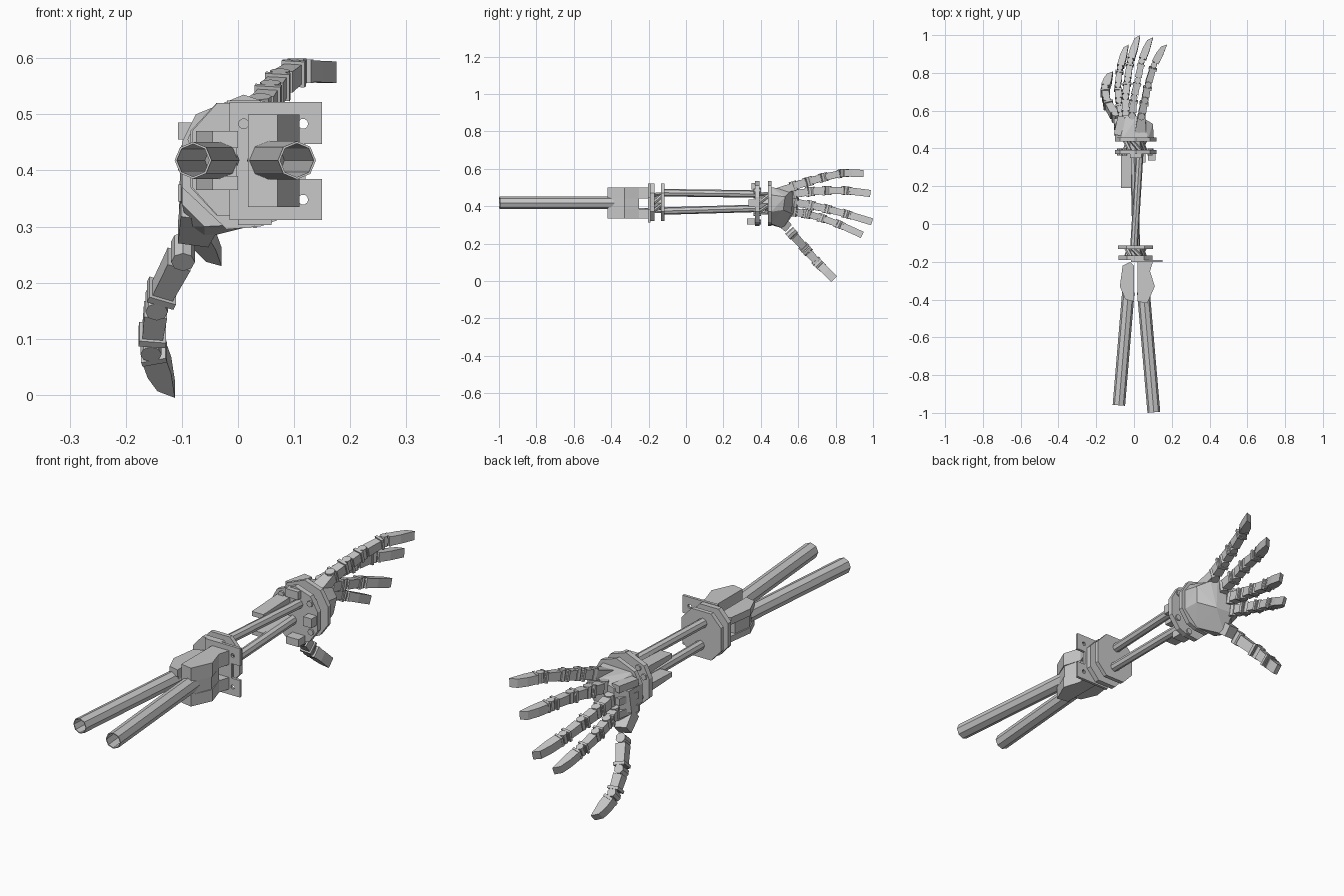
import bpy, bmesh, math
from mathutils import Vector, Matrix

if "Cube" in bpy.data.objects:
    bpy.data.objects.remove(bpy.data.objects["Cube"])

grey = bpy.data.materials.new("light grey metal")
grey.diffuse_color = (0.58, 0.58, 0.58, 1)
grey.use_nodes = True
grey.node_tree.nodes["Principled BSDF"].inputs["Base Color"].default_value = grey.diffuse_color
X = Vector((1, 0, 0))


def finish(name, bm):
    bmesh.ops.recalc_face_normals(bm, faces=bm.faces)
    me = bpy.data.meshes.new(name)
    bm.to_mesh(me)
    bm.free()
    me.materials.append(grey)
    ob = bpy.data.objects.new(name, me)
    bpy.context.collection.objects.link(ob)
    return ob


def loft(name, rings, caps=True):
    """Skin a list of equal-length rings."""
    bm = bmesh.new()
    vs = [[bm.verts.new(p) for p in r] for r in rings]
    n = len(vs[0])
    for a, b in zip(vs, vs[1:]):
        for i in range(n):
            j = (i + 1) % n
            bm.faces.new((a[i], a[j], b[j], b[i]))
    if caps:
        bm.faces.new(vs[0][::-1])
        bm.faces.new(vs[-1])
    return finish(name, bm)


def frame(d, side=X):
    d = d.normalized()
    a = d.cross(side)
    if a.length < 0.01:
        a = d.cross(Vector((0, 0, 1)))
    a.normalize()
    return a.cross(d).normalized(), a


def ring(c, u, v, r, n):
    t = [2 * math.pi * i / n for i in range(n)]
    return [c + u * r * math.cos(k) + v * r * math.sin(k) for k in t]


def rod(name, p, q, r, n=8, r2=None):
    p, q = Vector(p), Vector(q)
    u, v = frame(q - p)
    return loft(name, [ring(p, u, v, r, n), ring(q, u, v, r2 or r, n)])


def tube(name, p, q, r, inner, n=8):
    p, q = Vector(p), Vector(q)
    u, v = frame(q - p)
    return loft(name, [ring(q, u, v, r, n), ring(p, u, v, r, n),
                       ring(p, u, v, inner, n), ring(q, u, v, inner, n)], caps=False)


def beam(name, p, q, s0, s1):
    """Tapered box; sizes are (thickness, width)."""
    p, q = Vector(p), Vector(q)
    u, v = frame(q - p)
    def rect(c, s):
        return [c + u * a * s[0] / 2 + v * b * s[1] / 2
                for a, b in ((-1, -1), (1, -1), (1, 1), (-1, 1))]
    return loft(name, [rect(p, s0), rect(q, s1)])


def box(name, lo, hi):
    (x, y, z), (a, b, c) = lo, hi
    return loft(name, [[(x, y, k), (a, y, k), (a, b, k), (x, b, k)] for k in (z, c)])


def slab_y(name, prof, y0, y1):
    return loft(name, [[(x, y, z) for x, z in prof] for y in (y0, y1)])


def slab_z(name, prof, z0, z1):
    return loft(name, [[(x, y, z) for x, y in prof] for z in (z0, z1)])


# upper arm tubes, open at the front
tube("left_handle_tube", (-0.08, -0.96, 0.418), (-0.03, -0.36, 0.418), 0.033, 0.029)
tube("right_handle_tube", (0.105, -0.997, 0.418), (0.05, -0.36, 0.418), 0.034, 0.03)

# elbow bodies
left_prof = [(0.0, -0.41), (-0.045, -0.4), (-0.075, -0.33), (-0.06, -0.22), (-0.02, -0.2), (0.0, -0.22)]
right_prof = [(0.018, -0.41), (0.07, -0.42), (0.11, -0.33), (0.085, -0.25), (0.1, -0.2), (0.018, -0.2)]
right_web = [(0.018, -0.41), (0.07, -0.42), (0.105, -0.33), (0.085, -0.25), (0.018, -0.25)]
slab_z("left_elbow_upper", left_prof, 0.44, 0.47)
slab_z("left_elbow_lower", left_prof, 0.365, 0.39)
slab_z("left_elbow_core", [(-0.002, -0.4), (-0.044, -0.39), (-0.07, -0.33), (-0.058, -0.25), (-0.002, -0.25)], 0.39, 0.44)
slab_z("right_elbow_upper", right_prof, 0.44, 0.5)
slab_z("right_elbow_lower", right_prof, 0.335, 0.385)
slab_z("right_elbow_core", right_web, 0.385, 0.44)

# notched square bracket with drilled corners
bracket = slab_y("elbow_bracket", [(-0.015, 0.312), (0.15, 0.312), (0.15, 0.385), (0.11, 0.385),
                                   (0.11, 0.447), (0.15, 0.447), (0.15, 0.522), (-0.015, 0.522)],
                 -0.202, -0.19)
for i, (x, z) in enumerate([(0.01, 0.483), (0.116, 0.483), (0.116, 0.348)]):
    cutter = rod("hole_cutter", (x, -0.25, z), (x, -0.1, z), 0.009, 10)
    cutter.hide_render = True
    mod = bracket.modifiers.new("hole", "BOOLEAN")
    mod.operation, mod.object, mod.solver = "DIFFERENCE", cutter, "EXACT"
    bpy.context.view_layer.update()
    new = bpy.data.meshes.new_from_object(bracket.evaluated_get(bpy.context.evaluated_depsgraph_get()))
    bracket.modifiers.clear()
    bracket.data = new
    bpy.data.objects.remove(cutter)


def octagon(cx, cz, rx, rz, k=0.5):
    q = [(1, -k), (1, k), (k, 1), (-k, 1), (-1, k), (-1, -k), (-k, -1), (k, -1)]
    return [(cx + rx * a, cz + rz * b) for a, b in q]


# elbow flanges
slab_y("elbow_flange_front", octagon(0.008, 0.42, 0.09, 0.1), -0.19, -0.168)
slab_y("elbow_flange_back", octagon(0.008, 0.42, 0.093, 0.1), -0.133, -0.115)

# wrist flanges
wrist = [(-0.1, 0.45), (-0.075, 0.5), (0.01, 0.535), (0.085, 0.51), (0.12, 0.45),
         (0.12, 0.37), (0.08, 0.315), (0.04, 0.3), (-0.02, 0.295), (-0.1, 0.37)]
slab_y("wrist_flange_front", wrist, 0.37, 0.393)
slab_y("wrist_flange_back", wrist, 0.438, 0.458)


def slanted_struts(name, cx, cz, r, y0, y1):
    for i in range(6):
        a, b = math.radians(60 * i), math.radians(60 * i + 50)
        rod(name, (cx + r * math.cos(a), y0, cz + r * math.sin(a)),
            (cx + r * math.cos(b), y1, cz + r * math.sin(b)), 0.011, 6)
    rod(name + "_core", (cx, y0, cz), (cx, y1, cz), r * 0.7, 8)


slanted_struts("elbow_strut", 0.008, 0.418, 0.05, -0.172, -0.128)
slanted_struts("wrist_strut", 0.005, 0.415, 0.055, 0.388, 0.442)

# forearm rods and the tapered covers beside them near the wrist
rod("forearm_rod_upper", (0.0, -0.12, 0.472), (0.03, 0.375, 0.465), 0.02)
rod("forearm_rod_lower", (0.012, -0.12, 0.374), (0.0, 0.375, 0.388), 0.02)
beam("forearm_cover_upper", (-0.04, 0.19, 0.465), (-0.04, 0.375, 0.465), (0.055, 0.02), (0.058, 0.035))
beam("forearm_cover_lower", (-0.04, 0.19, 0.385), (-0.04, 0.375, 0.385), (0.055, 0.02), (0.058, 0.035))

# wrist clamps and bolts
box("wrist_clamp_low", (0.0, 0.325, 0.303), (0.06, 0.37, 0.335))
box("wrist_clamp_right", (0.075, 0.335, 0.395), (0.115, 0.37, 0.435))
box("wrist_clamp_top", (-0.02, 0.35, 0.49), (0.04, 0.37, 0.525))
for x, z in [(-0.05, 0.487), (-0.077, 0.455), (-0.06, 0.365), (0.03, 0.315), (0.085, 0.48), (0.09, 0.36)]:
    rod("wrist_bolt", (x, 0.362, z), (x, 0.4, z), 0.013, 8)

# palm shell
bm = bmesh.new()
for x, z in [(-0.1, 0.34), (-0.1, 0.45), (-0.06, 0.495), (0.075, 0.5), (0.105, 0.46),
             (0.105, 0.37), (0.04, 0.305), (-0.06, 0.3)]:
    bm.verts.new((x, 0.455, z))
for p in [(-0.105, 0.52, 0.36), (-0.1, 0.53, 0.45), (-0.06, 0.575, 0.36), (-0.06, 0.575, 0.47),
          (0.02, 0.57, 0.49), (0.05, 0.56, 0.48), (0.1, 0.53, 0.45), (0.02, 0.565, 0.36),
          (-0.06, 0.52, 0.28), (-0.09, 0.5, 0.3), (0.09, 0.52, 0.38)]:
    bm.verts.new(p)
bmesh.ops.convex_hull(bm, input=bm.verts[:])
finish("palm", bm)
# mounts at the back of the hand
for z in (0.36, 0.415, 0.47):
    beam("palm_knuckle_mount", (-0.085, 0.47, z), (-0.065, 0.57, z), (0.045, 0.03), (0.04, 0.03))
beam("index_mount", (0.035, 0.49, 0.475), (0.04, 0.575, 0.505), (0.06, 0.045), (0.04, 0.04))


def digit(name, pts, w):
    """Jointed digit: link, collars, pin at each joint, and a slanted tip."""
    pts = [Vector(p) for p in pts]
    last = len(pts) - 2
    for i, (p, q) in enumerate(zip(pts, pts[1:])):
        d = (q - p).normalized()
        u, a = frame(d)
        t = w * (1 - 0.05 * i)
        # hinge pin and its lugs
        rod(name + "_pin", p - a * t * 0.58, p + a * t * 0.58, t * 0.44, 8)
        beam(name + "_lug", p - d * t * 0.1, p + d * t * 0.6, (t * 0.6, t * 0.6), (t * 0.6, t * 0.6))
        if i < last:
            beam(name + "_link", p + d * t * 0.4, q - d * t * 0.3, (t * 0.9, t * 0.95), (t * 0.78, t * 0.85))
            beam(name + "_collar", q - d * t * 0.62, q - d * t * 0.35, (t * 1.05, t * 1.15), (t * 1.05, t * 1.15))
        else:
            beam(name + "_collar", p + d * t * 0.4, p + d * t * 0.65, (t * 1.05, t * 1.1), (t * 1.05, t * 1.1))
            h = t * 0.5
            def rect(c, k, s):
                return [c + u * x * h * k + a * y * h + d * x * s
                        for x, y in ((-1, -1), (1, -1), (1, 1), (-1, 1))]
            loft(name + "_tip", [rect(p + d * t * 0.6, 1, 0), rect((p + q) / 2, 1, 0),
                                 rect(q - d * 0.012, 0.6, 0.012)])


# four fingers fanned in height, and the thumb
digit("index_finger", [(0.04, 0.575, 0.507), (0.058, 0.66, 0.533), (0.075, 0.74, 0.555),
                       (0.105, 0.84, 0.577), (0.165, 0.955, 0.575)], 0.045)
digit("middle_finger", [(-0.01, 0.575, 0.465), (0.0, 0.67, 0.478), (0.02, 0.76, 0.484),
                        (0.04, 0.86, 0.483), (0.09, 0.99, 0.467)], 0.045)
digit("ring_finger", [(-0.045, 0.58, 0.42), (-0.045, 0.67, 0.404), (-0.035, 0.76, 0.383),
                      (-0.02, 0.86, 0.357), (0.022, 0.998, 0.315)], 0.045)
digit("little_finger", [(-0.065, 0.575, 0.37), (-0.08, 0.65, 0.357), (-0.085, 0.73, 0.335),
                        (-0.075, 0.82, 0.302), (-0.04, 0.945, 0.245)], 0.043)
beam("thumb_mount", (-0.065, 0.49, 0.335), (-0.08, 0.545, 0.285), (0.075, 0.06), (0.055, 0.05))
digit("thumb", [(-0.098, 0.565, 0.255), (-0.145, 0.645, 0.165),
                (-0.155, 0.71, 0.09), (-0.125, 0.795, 0.008)], 0.048)
